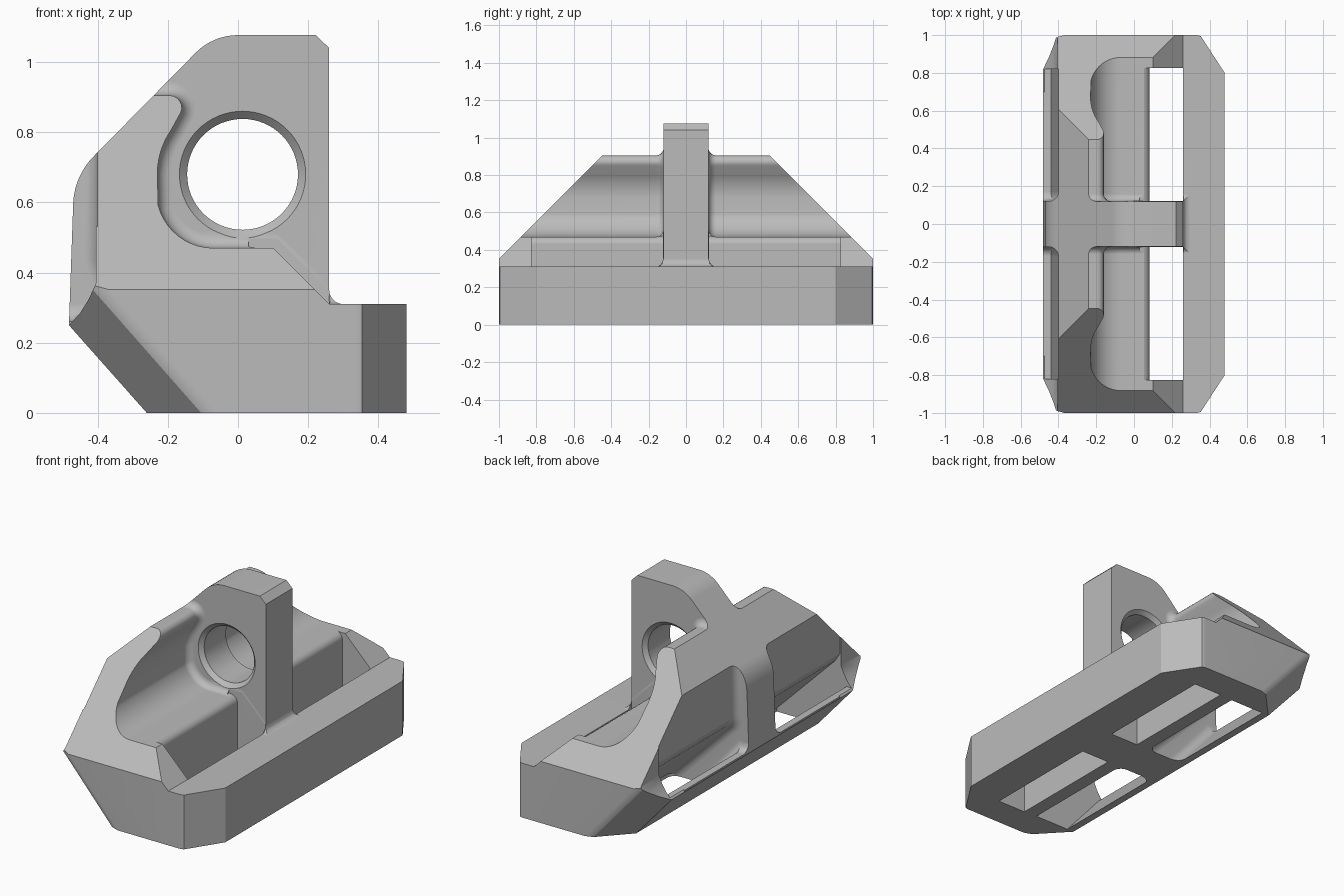
import bpy, bmesh
from math import cos, sin, radians, pi
from mathutils import Vector, Matrix

default = bpy.data.objects.get("Cube")
if default:
    bpy.data.objects.remove(default, do_unlink=True)

RIB = 0.12      # half thickness of the centre rib
BORE = Vector((0.013, 0, 0.68))


def arc(cx, cz, r, start, end, steps):
    """Points of an arc in the xz plane, angles in degrees."""
    angles = [radians(start + (end - start) * i / steps) for i in range(steps + 1)]
    return [(cx + r * cos(a), cz + r * sin(a)) for a in angles]


def make_object(name, bm):
    bmesh.ops.recalc_face_normals(bm, faces=bm.faces)
    mesh = bpy.data.meshes.new(name)
    bm.to_mesh(mesh)
    bm.free()
    obj = bpy.data.objects.new(name, mesh)
    bpy.context.collection.objects.link(obj)
    return obj


def prism(profile, y0, y1, fillet=0):
    """Extrude an xz profile along y, rounding the rim of the y0 cap."""
    bm = bmesh.new()
    cap = bm.faces.new([bm.verts.new((x, y0, z)) for x, z in profile])
    rim = list(cap.edges)
    new = bmesh.ops.extrude_face_region(bm, geom=[cap], use_keep_orig=True)["geom"]
    moved = [v for v in new if isinstance(v, bmesh.types.BMVert)]
    bmesh.ops.translate(bm, verts=moved, vec=(0, y1 - y0, 0))
    bmesh.ops.recalc_face_normals(bm, faces=bm.faces)
    if fillet:
        bmesh.ops.bevel(bm, geom=rim, offset=fillet, segments=5, profile=0.5,
                        affect='EDGES', clamp_overlap=False)
    return bm


def slice_off(bm, point, normal):
    """Remove everything on the normal side of a plane and close the cut."""
    geom = bm.verts[:] + bm.edges[:] + bm.faces[:]
    cut = bmesh.ops.bisect_plane(bm, geom=geom, plane_co=point, plane_no=normal,
                                 clear_outer=True)["geom_cut"]
    edges = [e for e in cut if isinstance(e, bmesh.types.BMEdge)]
    bmesh.ops.holes_fill(bm, edges=edges, sides=0)


def cut(body, bm):
    """Subtract a cutter from the body and discard it."""
    cutter = make_object("cutter", bm)
    cutter.hide_render = True
    mod = body.modifiers.new("cut", 'BOOLEAN')
    mod.operation, mod.solver, mod.object = 'DIFFERENCE', 'EXACT', cutter
    bpy.context.view_layer.objects.active = body
    bpy.ops.object.modifier_apply(modifier=mod.name)
    bpy.data.objects.remove(cutter, do_unlink=True)


# Full side profile, including the tall centre rib
outline = [(-0.26, 0), (0.48, 0), (0.48, 0.31)]
outline += arc(0.30, 0.35, 0.04, 270, 180, 5)
outline += [(0.26, 1.04), (0.222, 1.077)]
outline += arc(0.0, 0.907, 0.17, 90, 135, 8)
outline += arc(-0.27, 0.59, 0.2, 135, 177, 8)
outline += [(-0.482, 0.25)]
bm = prism(outline, -1, 1)

# Sloped roof ends, front corners and slanted lower back corners
for s in (-1, 1):
    slice_off(bm, (0, s, 0.352), Vector((0, s, 1)))
    slice_off(bm, (0.48, s * 0.8, 0), Vector((0.2, s * 0.13, 0)))
    slice_off(bm, (0.385, s * 0.985, 0), Vector((0.06, s * 0.2, 0)))
    along = Vector((-0.22, 0, 0.25))
    for point, across in (((-0.26, s * 0.82, 0), Vector((0.17, s * 0.18, 0))),
                          ((-0.13, s * 0.975, 0), Vector((0.14, s * 0.05, 0)))):
        normal = along.cross(across)
        slice_off(bm, point, normal if normal.y * s > 0 else -normal)
body = make_object("bearing_bracket", bm)

# Curved trough beside the rib, ending in a rounded lip
trough = [(-0.7, 0.905)] + arc(-0.195, 0.87, 0.035, 90, -40, 7)
trough += arc(0.013 - 0.02, 0.68, 0.223, 145, 180, 7)
trough += arc(-0.07, 0.633, 0.163, 195, 270, 10)
trough += [(0.1, 0.47), (0.26, 0.31), (0.7, 0.31), (0.7, 1.4), (-0.7, 1.4)]

# Vertical slot between the trough floor and the front rail
slot = [(0.03, 0.6), (0.03, 0.475)] + arc(0.04, 0.43, 0.042, 90, 0, 5)
slot += [(0.082, -0.1), (0.26, -0.1), (0.26, 0.6)]

# Back pocket that leaves a rail and opens through the underside
pocket = [(-0.7, 0.26), (-0.44, 0.26), (-0.2, -0.02), (-0.2, -0.2), (0, -0.2),
          (0, 0.02), (-0.37, 0.39), (-0.4, 0.44), (-0.4, 1), (-0.7, 1)]

# Scooped shoulder where the rail meets the end walls
shoulder = [(-0.7, 0.25), (-0.482, 0.25), (-0.45, 0.285), (-0.425, 0.325),
            (-0.405, 0.37), (-0.405, 1), (-0.7, 1)]

for s in (-1, 1):
    cut(body, prism(trough, s * RIB, s * 1.2, 0.04))
    cut(body, prism(slot, s * (RIB + 0.002), s * 0.825))
    cut(body, prism(pocket, s * (RIB + 0.001), s * 0.82, 0.05))
    cut(body, prism(shoulder, s * 0.7, s * 1.2))

# Bore through the rib with chamfered rims
turn = Matrix.Translation(BORE) @ Matrix.Rotation(-pi / 2, 4, 'X')
for y, r1, r2, depth in ((0, 0.158, 0.158, 0.6), (0.12, 0.158, 0.202, 0.044),
                         (-0.12, 0.202, 0.158, 0.044)):
    bm = bmesh.new()
    bmesh.ops.create_cone(bm, cap_ends=True, segments=64, radius1=r1, radius2=r2,
                          depth=depth, matrix=Matrix.Translation((0, y, 0)) @ turn)
    cut(body, bm)

# Single grey finish
grey = bpy.data.materials.new("light_grey")
grey.use_nodes = True
colour = (0.5, 0.5, 0.5, 1)
grey.diffuse_color = colour
grey.node_tree.nodes["Principled BSDF"].inputs["Base Color"].default_value = colour
body.data.materials.clear()
body.data.materials.append(grey)

# Soft shading on curves, crisp creases, flat large faces
bpy.ops.object.select_all(action='DESELECT')
body.select_set(True)
bpy.context.view_layer.objects.active = body
bpy.ops.object.shade_smooth_by_angle(angle=radians(28))
weighted = body.modifiers.new("even_normals", 'WEIGHTED_NORMAL')
weighted.keep_sharp = True
